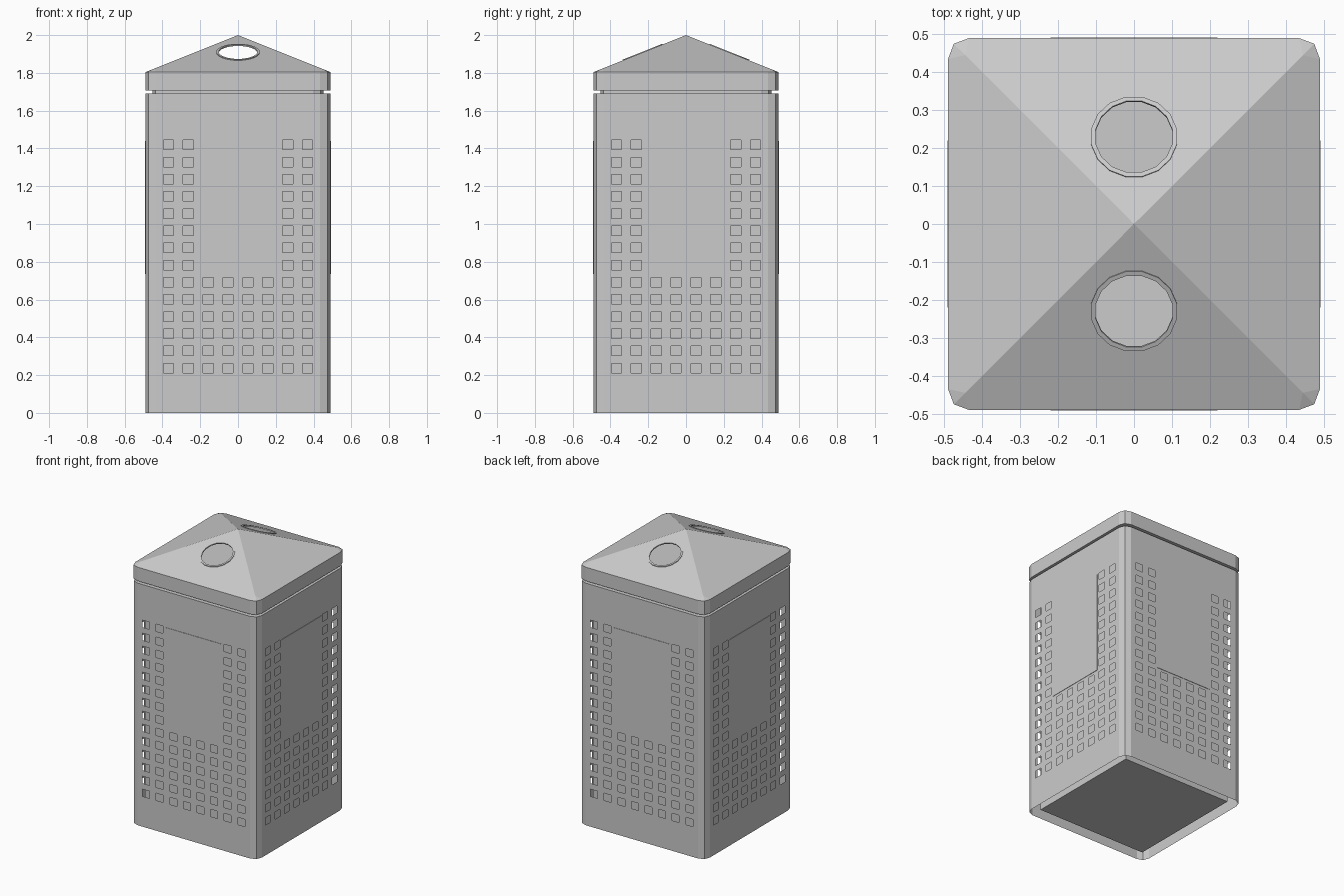
import bpy, bmesh, math
from mathutils import Vector, Matrix

if "Cube" in bpy.data.objects:
    bpy.data.objects.remove(bpy.data.objects["Cube"])

H = 0.489      # half width of the body
LID = 0.49     # half width of the lid
LINER = 0.423  # half width of the inner bin
TOP = 1.692    # top of the body
APEX = 2.0
EAVE = 1.804
SLOPE = math.atan2(APEX - EAVE, LID)


def finish(name, bm, thickness=0):
    bmesh.ops.remove_doubles(bm, verts=bm.verts, dist=1e-4)
    bmesh.ops.recalc_face_normals(bm, faces=bm.faces)
    me = bpy.data.meshes.new(name)
    bm.to_mesh(me)
    bm.free()
    ob = bpy.data.objects.new(name, me)
    bpy.context.collection.objects.link(ob)
    if thickness:
        mod = ob.modifiers.new("thickness", 'SOLIDIFY')
        mod.thickness = thickness
        mod.offset = -1
    return ob


def quarter_turns(points):
    return [Matrix.Rotation(k * math.pi / 2, 2) @ Vector((x, y)) for k in range(4) for x, y in points]


def outline(h):
    c = h - 0.015
    return quarter_turns([(-h + 0.055, -h), (h - 0.055, -h), (c, -c)])


def square(h):
    return quarter_turns([(h, -h)])


def loft(bm, rings):
    """Quads between successive (outline, z) rings with equal point counts."""
    rows = [[bm.verts.new((p.x, p.y, z)) for p in pts] for pts, z in rings]
    for a, b in zip(rows, rows[1:]):
        for i in range(len(a)):
            j = (i + 1) % len(a)
            bm.faces.new((a[i], a[j], b[j], b[i]))
    return rows


def fill(bm, loops):
    """Flat face bounded by the first loop, with the other loops as holes."""
    edges = []
    for pts in loops:
        vs = [bm.verts.new(p) for p in pts]
        edges += [bm.edges.new((vs[i - 1], vs[i])) for i in range(len(vs))]
    bmesh.ops.triangle_fill(bm, edges=edges, use_beauty=True, use_dissolve=False)


def slope_circle(r, lift=0.0):
    """Circle lying on the front slope of the lid."""
    u = Vector((0, math.cos(SLOPE), math.sin(SLOPE)))
    n = Vector((0, -math.sin(SLOPE), math.cos(SLOPE)))
    y = -0.229
    c = Vector((0, y, APEX + y * math.tan(SLOPE))) + n * lift
    return [c + r * (math.cos(a) * Vector((1, 0, 0)) + math.sin(a) * u)
            for a in [(i + 0.5) * math.tau / 16 for i in range(16)]]


# Perforated body: a grid wrapped round the four walls, hole cells left out
columns = [(i - 3.5) * 0.1052 for i in range(8)]
rows = [0.237 + 0.0909 * j for j in range(14)]
xs = [-H + 0.055] + [c + s * 0.027 for c in columns for s in (-1, 1)] + [H - 0.055]
zs = [0] + [c + s * 0.025 for c in rows for s in (-1, 1)] + [TOP]
path = quarter_turns([(x, -H) for x in xs] + [(H - 0.015, -H + 0.015)])
side = len(xs) + 1
bm = bmesh.new()
grid = [[bm.verts.new((p.x, p.y, z)) for p in path] for z in zs]
for r in range(len(zs) - 1):
    for i in range(len(path)):
        k = i % side
        col, row = k // 2, r // 2
        in_hole = k % 2 == 1 and k < 17 and r % 2 == 1
        if in_hole and (row < 6 or col in (0, 1, 6, 7)):
            continue
        j = (i + 1) % len(path)
        bm.faces.new((grid[r][i], grid[r][j], grid[r + 1][j], grid[r + 1][i]))
bm.faces.new(grid[-1])          # closed top
finish("perforated_body", bm)

# Inner liner: closed box standing inside the walls
bm = bmesh.new()
rings = loft(bm, [(square(LINER), 0.015), (square(LINER), TOP - 0.002)])
bm.faces.new(rings[0])
finish("liner", bm)

# Thin raised panel on each wall
for k, name in enumerate(("front", "right", "back", "left")):
    bm = bmesh.new()
    bmesh.ops.create_cube(bm, size=1)
    bmesh.ops.scale(bm, vec=(0.44, 0.003, 0.705), verts=bm.verts)
    bmesh.ops.translate(bm, vec=(0, -H - 0.0012, 1.088), verts=bm.verts)
    bmesh.ops.rotate(bm, matrix=Matrix.Rotation(k * math.pi / 2, 3, 'Z'), verts=bm.verts)
    finish(name + "_panel", bm)

# Recessed neck between body and lid
bm = bmesh.new()
rings = loft(bm, [(outline(0.452), TOP), (outline(0.452), 1.712)])
bm.faces.new(rings[1])
finish("neck", bm)

# Lid: skirt, four slopes (front and back pierced) and small corner facets
bm = bmesh.new()
loft(bm, [(outline(0.452), 1.708), (outline(LID), 1.708), (outline(LID), EAVE)])
t = math.tan(SLOPE)
e, c, q = LID - 0.055, LID - 0.015, 0.445
inner = APEX - q * t
for k in range(4):
    rot = Matrix.Rotation(k * math.pi / 2, 3, 'Z')
    slope = [Vector(p) for p in ((-e, -LID, EAVE), (e, -LID, EAVE), (q, -q, inner), (0, 0, APEX), (-q, -q, inner))]
    loops = [slope] + ([slope_circle(0.105)] if k % 2 == 0 else [])
    fill(bm, [[rot @ p for p in pts] for pts in loops])
    for s in (-1, 1):
        tri = ((s * e, -LID, EAVE), (s * c, -c, EAVE), (s * q, -q, inner))
        bm.faces.new([bm.verts.new(rot @ Vector(p)) for p in tri])
finish("lid", bm)

# Raised ring round each opening in the lid
for name, angle in (("front_opening_ring", 0), ("back_opening_ring", math.pi)):
    rot = Matrix.Rotation(angle, 3, 'Z')
    bm = bmesh.new()
    loops = [[bm.verts.new(rot @ p) for p in slope_circle(r, h)]
             for r, h in ((0.115, -0.004), (0.115, 0.004), (0.103, 0.004), (0.103, -0.004))]
    for n in range(4):
        a, b = loops[n], loops[(n + 1) % 4]
        for i in range(16):
            j = (i + 1) % 16
            bm.faces.new((a[i], a[j], b[j], b[i]))
    finish(name, bm)
